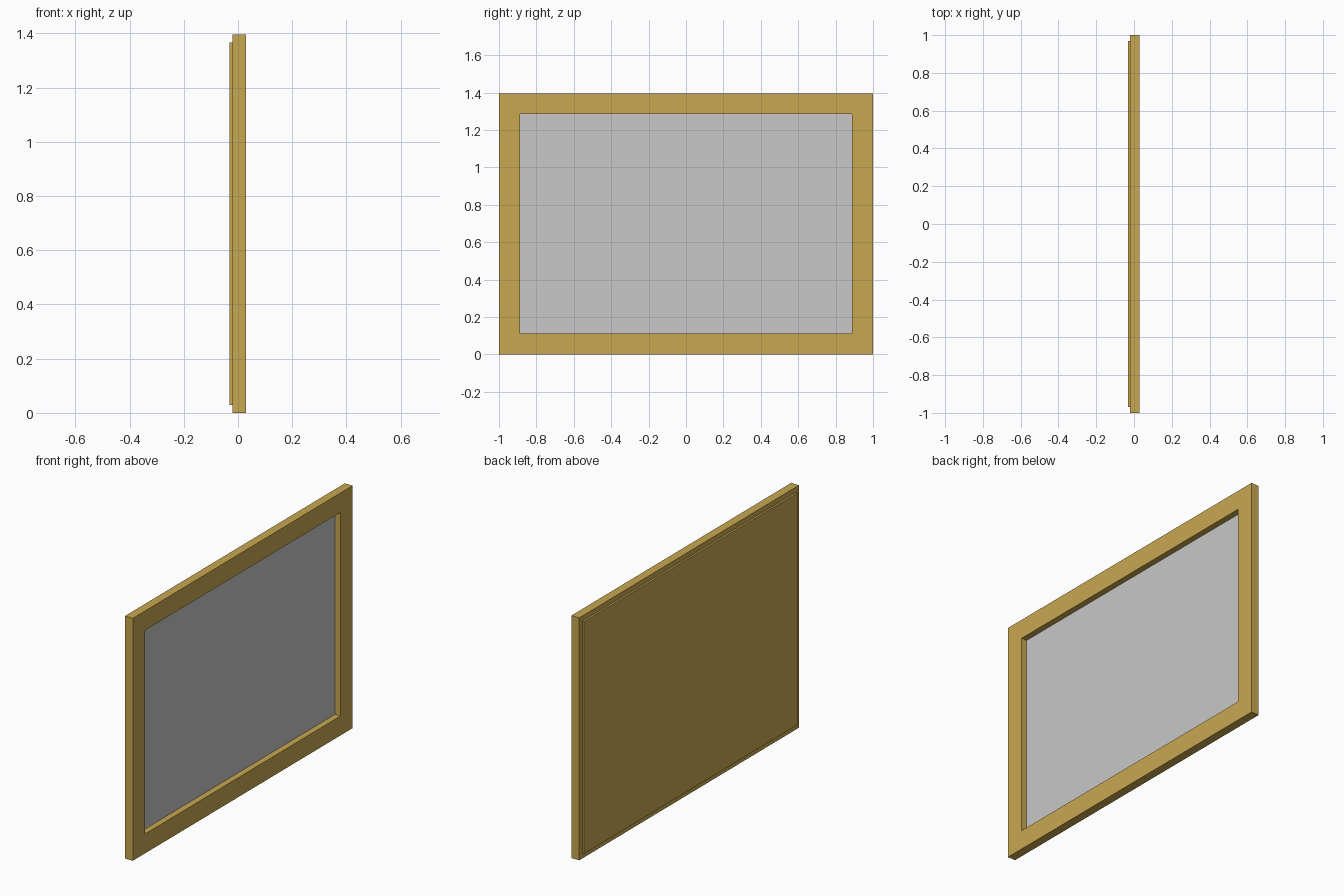
import bpy, bmesh

if "Cube" in bpy.data.objects:
    bpy.data.objects.remove(bpy.data.objects["Cube"])

W, H, B = 1.0, 1.396, 0.112       # half width, height, border
X0, X1 = -0.02, 0.03              # frame back and front faces


def material(name, rgb):
    m = bpy.data.materials.new(name)
    m.diffuse_color = (*rgb, 1)
    m.use_nodes = True
    m.node_tree.nodes["Principled BSDF"].inputs["Base Color"].default_value = m.diffuse_color
    return m


gold = material("gold wood", (0.58, 0.39, 0.082))
grey = material("light grey", (0.58, 0.58, 0.58))


def finish(name, bm, mat):
    bmesh.ops.recalc_face_normals(bm, faces=bm.faces)
    me = bpy.data.meshes.new(name)
    bm.to_mesh(me)
    bm.free()
    me.materials.append(mat)
    ob = bpy.data.objects.new(name, me)
    bpy.context.collection.objects.link(ob)


def box(name, xs, ys, zs, mat):
    bm = bmesh.new()
    bmesh.ops.create_cube(bm, size=1)
    for v in bm.verts:
        v.co = [r[int(c > 0)] for r, c in zip((xs, ys, zs), v.co)]
    finish(name, bm, mat)


# Frame: rectangular ring with one continuous front face
def loop(bm, x, d):
    y = W - d
    return [bm.verts.new((x, a, b)) for a, b in
            ((-y, d), (y, d), (y, H - d), (-y, H - d))]


bm = bmesh.new()
rings = [loop(bm, X0, 0), loop(bm, X1, 0), loop(bm, X1, B), loop(bm, X0, B)]
for k in range(4):
    a, b = rings[k], rings[(k + 1) % 4]
    for i in range(4):
        j = (i + 1) % 4
        bm.faces.new((a[i], a[j], b[j], b[i]))
finish("frame", bm, gold)

# Recessed panel inside the opening
box("picture_panel", (X0, -0.005), (B - W, W - B), (B, H - B), grey)

# Backing board, slightly smaller than the frame
box("backing_board", (-0.031, X0), (-0.97, 0.97), (0.03, H - 0.03), gold)
